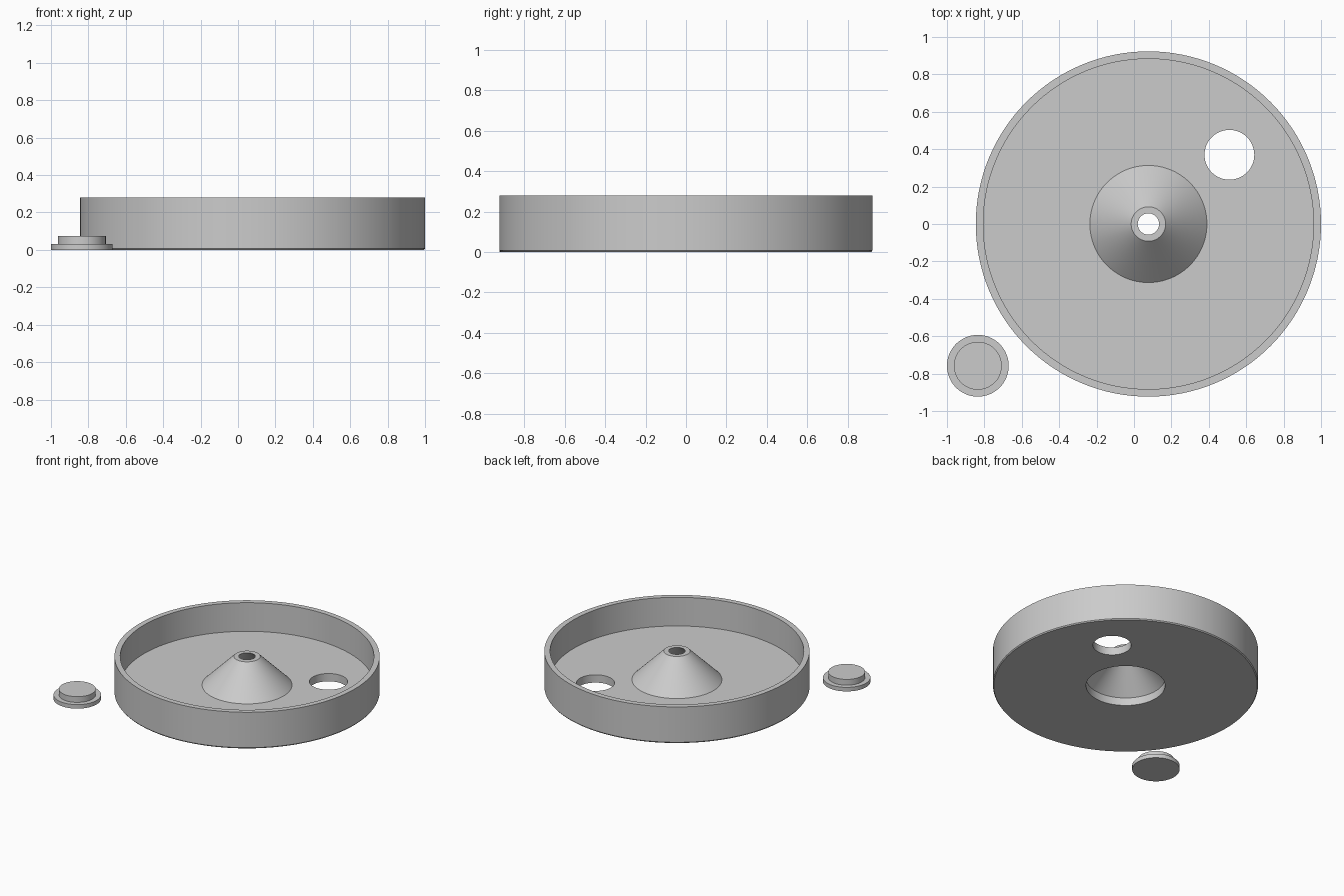
import bpy, bmesh
from math import tau, cos, sin, radians

cube = bpy.data.objects.get("Cube")
if cube:
    bpy.data.objects.remove(cube, do_unlink=True)

SEGMENTS = 128

grey = bpy.data.materials.new("plain grey")
grey.use_nodes = True
colour = (0.6, 0.6, 0.6, 1)
grey.diffuse_color = colour
grey.node_tree.nodes["Principled BSDF"].inputs["Base Color"].default_value = colour


def lathe(name, profile, location):
    """Revolve a closed (radius, z) profile, listed anticlockwise, around z."""
    bm = bmesh.new()
    rings = [[bm.verts.new((r * cos(tau * i / SEGMENTS), r * sin(tau * i / SEGMENTS), z))
              for i in range(SEGMENTS)] for r, z in profile]
    for a, b in zip(rings, rings[1:] + rings[:1]):
        if a[0].co.x + b[0].co.x < 1e-6:
            continue
        for i in range(SEGMENTS):
            j = (i + 1) % SEGMENTS
            bm.faces.new((a[i], a[j], b[j], b[i]))
    bmesh.ops.remove_doubles(bm, verts=bm.verts, dist=1e-5)
    bmesh.ops.recalc_face_normals(bm, faces=bm.faces)
    mesh = bpy.data.meshes.new(name)
    bm.to_mesh(mesh)
    bm.free()
    mesh.materials.append(grey)
    obj = bpy.data.objects.new(name, mesh)
    obj.location = location
    bpy.context.collection.objects.link(obj)
    return obj


def activate(obj):
    bpy.ops.object.select_all(action='DESELECT')
    obj.select_set(True)
    bpy.context.view_layer.objects.active = obj


FLOOR, RIM = 0.06, 0.28
RADIUS, WALL = 0.923, 0.04

# Round tray with a hollow central cone, open at its tip and base
tray = lathe("tray", [
    (0.275, 0), (RADIUS - 0.006, 0), (RADIUS, 0.008), (RADIUS, RIM),
    (RADIUS - WALL, RIM), (RADIUS - WALL, FLOOR), (0.313, FLOOR),
    (0.092, RIM), (0.057, RIM), (0.275, FLOOR)], (0.077, 0, 0))

# Round filling hole through the floor
cutter = lathe("hole_cutter", [(0, -0.1), (0.133, -0.1), (0.133, 0.15), (0, 0.15)],
               (0.51, 0.37, 0))
cutter.hide_render = True
hole = tray.modifiers.new("hole", 'BOOLEAN')
hole.operation = 'DIFFERENCE'
hole.solver = 'EXACT'
hole.object = cutter
activate(tray)
bpy.ops.object.modifier_apply(modifier=hole.name)
bpy.data.objects.remove(cutter, do_unlink=True)

# Loose stopper: wide flange with a plug on top
stopper = lathe("stopper", [
    (0, 0), (0.165, 0), (0.165, 0.031), (0.128, 0.031),
    (0.128, 0.075), (0, 0.075)], (-0.835, -0.758, 0))

for obj in (tray, stopper):
    activate(obj)
    bpy.ops.object.shade_smooth_by_angle(angle=radians(30))
